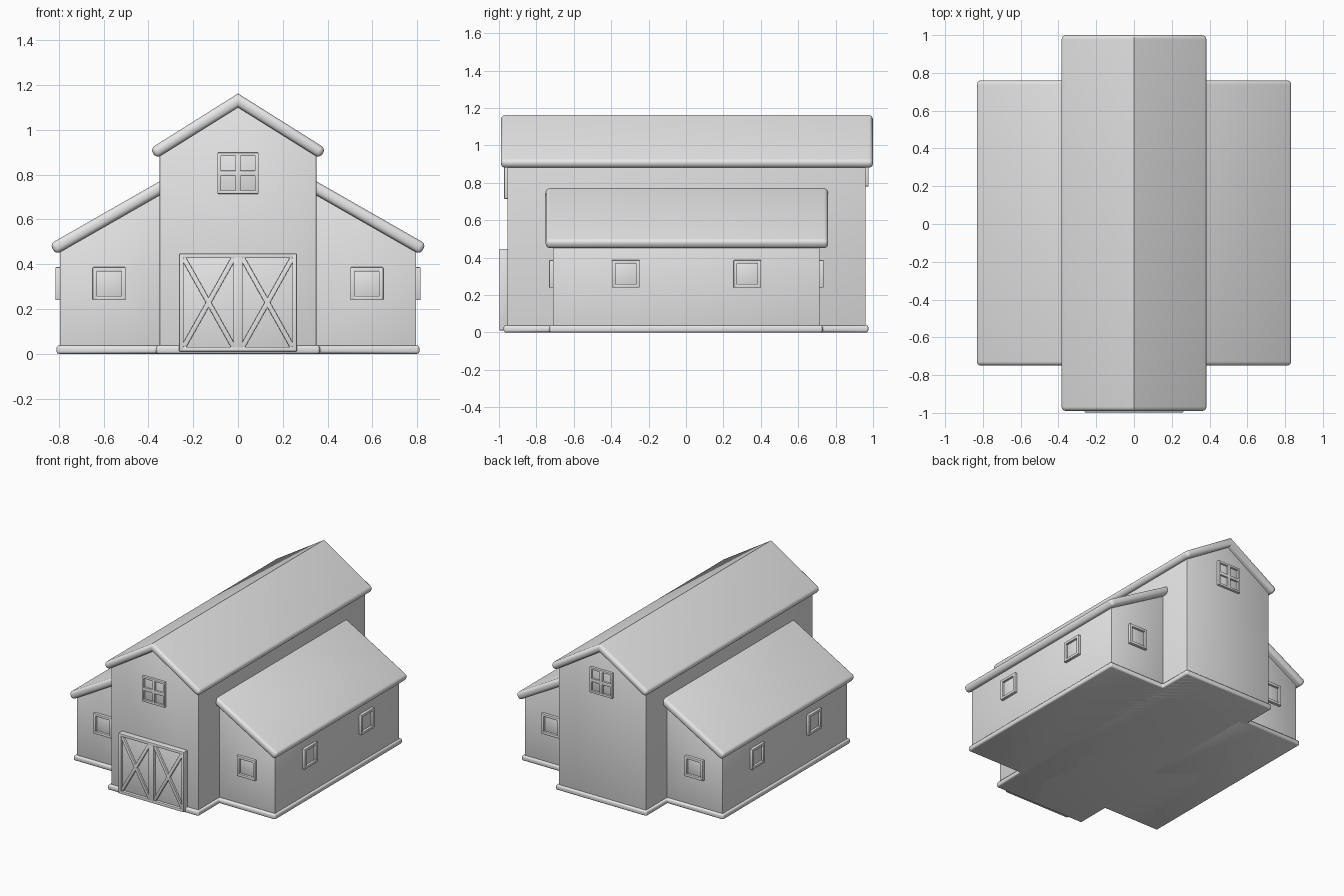
import bpy
import bmesh
from math import atan2, hypot, pi, radians
from mathutils import Matrix, Vector

cube = bpy.data.objects.get("Cube")
if cube:
    bpy.data.objects.remove(cube, do_unlink=True)

grey = bpy.data.materials.new("plain grey")
grey.use_nodes = True
grey.diffuse_color = (0.8, 0.8, 0.8, 1)
grey.node_tree.nodes["Principled BSDF"].inputs["Base Color"].default_value = (0.8, 0.8, 0.8, 1)


def finish(name, bm, bevel, segments=2, limit=68, matrix=Matrix()):
    """Round the sharp edges, then turn the mesh into a shaded object."""
    bmesh.ops.recalc_face_normals(bm, faces=bm.faces[:])
    sharp = [e for e in bm.edges if e.calc_face_angle(0) > radians(limit)]
    bmesh.ops.bevel(bm, geom=sharp, offset=bevel, segments=segments,
                    profile=0.5, affect='EDGES', clamp_overlap=True)
    mesh = bpy.data.meshes.new(name)
    bm.to_mesh(mesh)
    bm.free()
    mesh.materials.append(grey)
    obj = bpy.data.objects.new(name, mesh)
    obj.matrix_world = matrix
    bpy.context.collection.objects.link(obj)
    bpy.ops.object.select_all(action='DESELECT')
    obj.select_set(True)
    bpy.context.view_layer.objects.active = obj
    bpy.ops.object.shade_smooth_by_angle(angle=radians(40))
    return obj


def prism(name, points, offset, bevel, segments=2, limit=68):
    """Extrude a closed outline of 3D points along an offset."""
    bm = bmesh.new()
    face = bm.faces.new([bm.verts.new(p) for p in points])
    new = bmesh.ops.extrude_face_region(bm, geom=[face], use_keep_orig=True)["geom"]
    verts = [v for v in new if isinstance(v, bmesh.types.BMVert)]
    bmesh.ops.translate(bm, verts=verts, vec=offset)
    return finish(name, bm, bevel, segments, limit)


def section(name, profile, y0, y1, bevel, segments=2, limit=68):
    """Run a front (x, z) profile from y0 to y1."""
    return prism(name, [(x, y0, z) for x, z in profile], (0, y1 - y0, 0),
                 bevel, segments, limit)


def bar(bm, x, z, w, h, depth, turn=0):
    """Add a box lying against a wall, sunk slightly into it."""
    sink = 0.01
    bmesh.ops.create_cube(bm, size=1, matrix=(
        Matrix.Translation((x, (sink - depth) / 2, z)) @ Matrix.Rotation(turn, 4, 'Y')
        @ Matrix.Diagonal((w, depth + sink, h, 1))))


def framed(name, loc, angle, w, h, depth, edge, cols=1, rows=1, mid=0.02,
           pane=0.004, braces=False):
    """Frame with recessed panes, optional dividers and crossed braces."""
    bm = bmesh.new()
    bar(bm, 0, 0, w - edge, h - edge, pane)
    for s in (-1, 1):
        bar(bm, s * (w - edge) / 2, 0, edge, h, depth)
        bar(bm, 0, s * (h - edge) / 2, w - edge, edge, depth)
    if cols == 2:
        bar(bm, 0, 0, mid, h - edge, depth)
    if rows == 2:
        bar(bm, 0, 0, w - edge, mid, depth)
    if braces:
        cw, ch = (w - 2 * edge - mid) / 2, h - 2 * edge
        for side in (-1, 1):
            for s in (-1, 1):
                bar(bm, side * (cw + mid) / 2, 0, 0.022, hypot(cw, ch),
                    depth - 0.006, s * atan2(cw, ch))
    return finish(name, bm, 0.003, matrix=Matrix.Translation(loc) @ Matrix.Rotation(angle, 4, 'Z'))


# Central hall
section("hall_walls", [(-0.35, 0), (0.35, 0), (0.35, 0.9), (0, 1.12), (-0.35, 0.9)],
        -0.955, 0.96, 0.004)
section("hall_roof", [(0, 1.162), (0.392, 0.916), (0.365, 0.872), (0, 1.1),
                      (-0.365, 0.872), (-0.392, 0.916)], -0.99, 1.0, 0.023, 4)

# Stepped foundation trim
quarter = [(0.365, -0.975), (0.365, -0.73), (0.81, -0.73)]
right = quarter + [(x, -y) for x, y in reversed(quarter)]
outline = right + [(-x, y) for x, y in reversed(right)]
prism("foundation_trim", [(x, y, 0) for x, y in outline], (0, 0, 0.037), 0.011, 3)

# Side wings with lean-to roofs and windows
FRONT, LEFT, BACK, RIGHT = 0, pi / 2, pi, -pi / 2
for s, side in ((1, "left"), (-1, "right")):
    wall = [(0.3, 0), (0.795, 0), (0.795, 0.485), (0.3, 0.765)]
    roof = [(0.325, 0.784), (0.84, 0.49), (0.813, 0.443), (0.325, 0.722)]
    section(side + "_wing_walls", [(s * x, z) for x, z in wall], -0.712, 0.715, 0.004, 2, 50)
    section(side + "_wing_roof", [(s * x, z) for x, z in roof], -0.75, 0.76, 0.022, 4, 50)
    size = (0.147, 0.147, 0.02, 0.019)
    framed(side + "_wing_front_window", (s * 0.575, -0.712, 0.313), FRONT, *size)
    framed(side + "_wing_back_window", (s * 0.575, 0.715, 0.313), BACK, *size)
    for y, place in ((-0.322, "fore"), (0.328, "rear")):
        framed(f"{side}_wing_{place}_window", (s * 0.795, y, 0.313),
               LEFT if s > 0 else RIGHT, *size)

# Gable windows and double door
for name, y, z, angle in (("front", -0.955, 0.806, FRONT), ("back", 0.96, 0.873, BACK)):
    framed(name + "_gable_window", (0, y, z), angle, 0.184, 0.184, 0.017, 0.016, 2, 2, 0.024)
framed("double_door", (0, -0.955, 0.229), FRONT, 0.525, 0.436, 0.042, 0.02,
       cols=2, mid=0.04, pane=0.022, braces=True)
